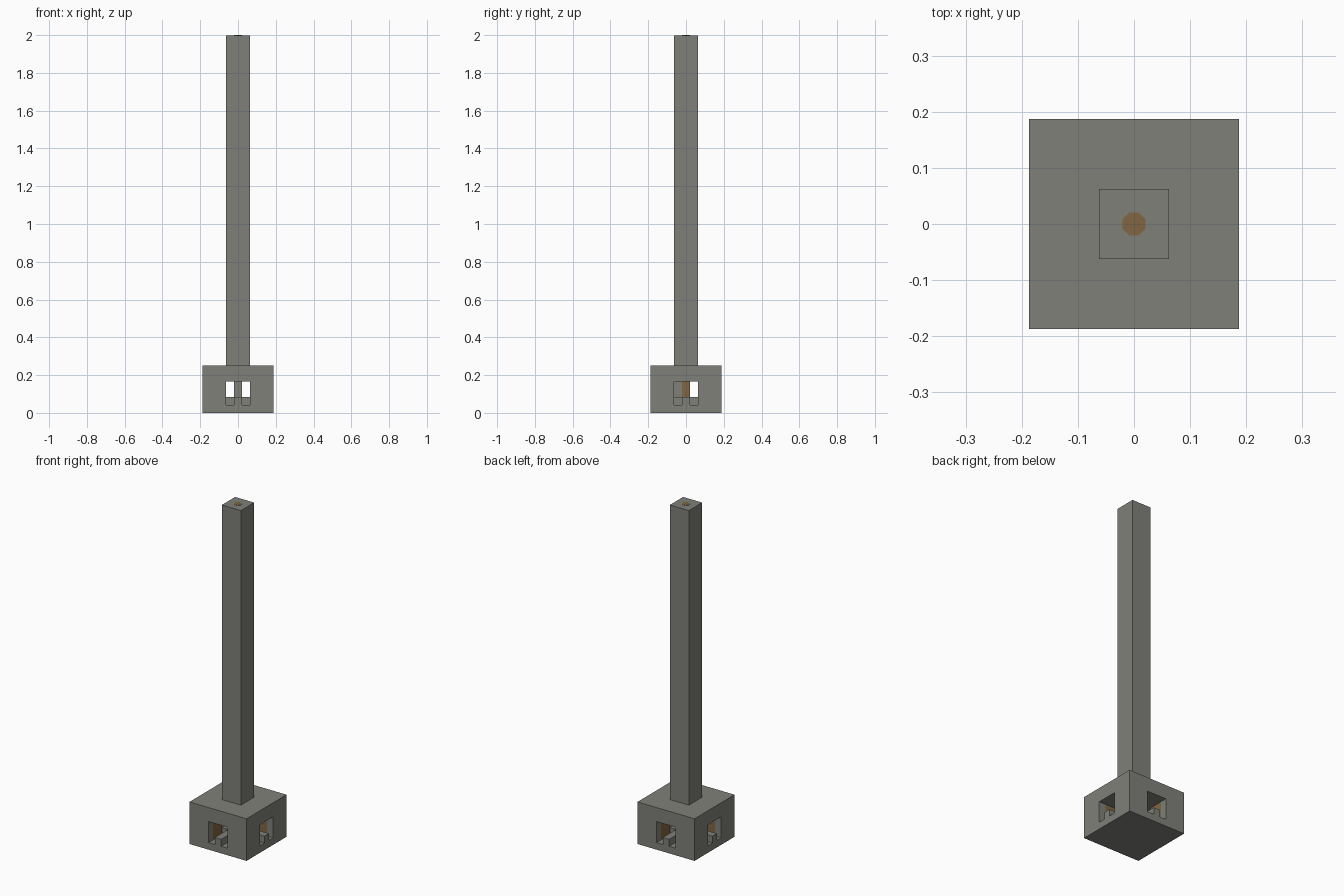
import bpy
from math import pi

cube = bpy.data.objects.get("Cube")
if cube:
    bpy.data.objects.remove(cube)

U = 1 / 24                      # building block size
HALF, SHELL, OPEN, MID = 4.5 * U, 3.5 * U, 1.5 * U, 0.5 * U


def material(name, color):
    m = bpy.data.materials.new(name)
    m.use_nodes = True
    m.diffuse_color = color
    m.node_tree.nodes["Principled BSDF"].inputs["Base Color"].default_value = color
    return m


stone = material("stone_grey", (0.216, 0.216, 0.195, 1))
wood = material("wood_brown", (0.22, 0.133, 0.054, 1))


def box(name, x, y, z, mat):
    """Axis-aligned box from (low, high) ranges."""
    ranges = (x, y, z)
    bpy.ops.mesh.primitive_cube_add(size=1, location=[(a + b) / 2 for a, b in ranges])
    ob = bpy.context.object
    ob.name = name
    size = [abs(b - a) for a, b in ranges]
    for v in ob.data.vertices:
        v.co = [c * s for c, s in zip(v.co, size)]
    ob.data.materials.append(mat)
    return ob


full = (-HALF, HALF)
mid = (-MID, MID)
wide = (-OPEN, OPEN)
room = (U, 4 * U)

# Base slabs and the tall shaft
box("base_floor", full, full, (0, U), stone)
box("base_roof", full, full, (4 * U, 6 * U), stone)
box("shaft", wide, wide, (6 * U, 2 - 0.001), stone)

# Corner piers: stone shell around a brown core
for sx in (-1, 1):
    for sy in (-1, 1):
        box("pier_side_shell", (sx * SHELL, sx * HALF), (sy * OPEN, sy * HALF), room, stone)
        box("pier_end_shell", (sx * OPEN, sx * SHELL), (sy * SHELL, sy * HALF), room, stone)
        box("pier_core", (sx * OPEN, sx * SHELL), (sy * OPEN, sy * SHELL), room, wood)

# Raised plinth with a low sill in the middle of each opening
box("plinth", wide, wide, (U, 2 * U), stone)
for s in (-1, 1):
    box("sill_side", (s * OPEN, s * HALF), mid, (U, 2 * U), stone)
    box("sill_end", mid, (s * OPEN, s * HALF), (U, 2 * U), stone)

# Inner column with a stone block at its front
box("inner_column", mid, mid, (2 * U, 4 * U), wood)
box("column_front", mid, (-OPEN, -MID), (2 * U, 4 * U), stone)

# Brown core end on the shaft top
bpy.ops.mesh.primitive_cylinder_add(vertices=8, radius=MID * 1.08, depth=0.002,
                                    location=(0, 0, 2 - 0.001), rotation=(0, 0, pi / 8))
core_end = bpy.context.object
core_end.name = "shaft_core_end"
core_end.data.materials.append(wood)
